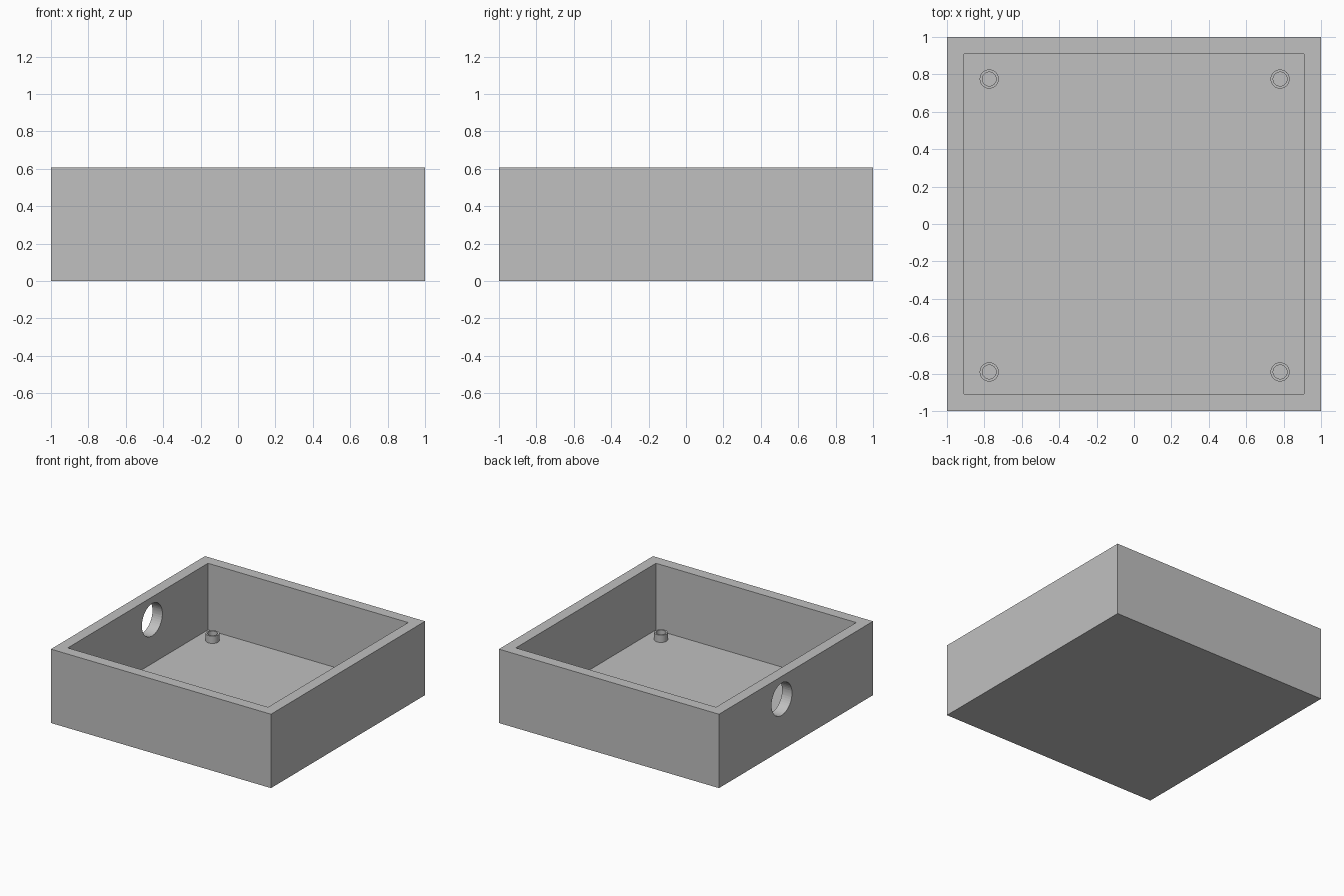
import bpy
import math

if "Cube" in bpy.data.objects:
    bpy.data.objects.remove(bpy.data.objects["Cube"], do_unlink=True)

HEIGHT, FLOOR, INNER = 0.607, 0.06, 0.91

grey = bpy.data.materials.new("light_grey")
grey.use_nodes = True
grey.diffuse_color = (0.53, 0.53, 0.53, 1)
grey.node_tree.nodes["Principled BSDF"].inputs["Base Color"].default_value = grey.diffuse_color


def block(name, half, z0, z1):
    bpy.ops.mesh.primitive_cube_add(size=2, location=(0, 0, (z0 + z1) / 2))
    ob = bpy.context.object
    ob.name = name
    ob.scale = (half, half, (z1 - z0) / 2)
    bpy.ops.object.transform_apply(location=True, rotation=False, scale=True)
    ob.data.materials.append(grey)
    return ob


def cylinder(name, radius, depth, location, rotation=(0, 0, 0)):
    bpy.ops.mesh.primitive_cylinder_add(vertices=48, radius=radius, depth=depth,
                                        location=location, rotation=rotation)
    ob = bpy.context.object
    ob.name = name
    ob.data.materials.append(grey)
    return ob


def cut(target, cutter):
    """Subtract the cutter, then discard it."""
    mod = target.modifiers.new("cut", 'BOOLEAN')
    mod.operation = 'DIFFERENCE'
    mod.solver = 'EXACT'
    mod.object = cutter
    bpy.ops.object.select_all(action='DESELECT')
    target.select_set(True)
    bpy.context.view_layer.objects.active = target
    bpy.ops.object.modifier_apply(modifier=mod.name)
    bpy.data.objects.remove(cutter, do_unlink=True)
    bpy.ops.object.shade_smooth_by_angle(angle=math.radians(30))


# Open tray with a round cable hole through the right wall
tray = block("tray", 1, 0, HEIGHT)
cut(tray, block("cavity_cutter", INNER, FLOOR, 1))
cut(tray, cylinder("hole_cutter", 0.133, 0.4, (-0.95, 0.185, 0.42), (0, math.pi / 2, 0)))

# Hollow mounting posts near the four corners of the floor
for side, x in (("right", -0.774), ("left", 0.781)):
    for end, y in (("front", -0.791), ("back", 0.775)):
        post = cylinder(f"{end}_{side}_post", 0.051, 0.06, (x, y, FLOOR + 0.03))
        cut(post, cylinder("bore_cutter", 0.037, 0.2, (x, y, FLOOR + 0.03)))
